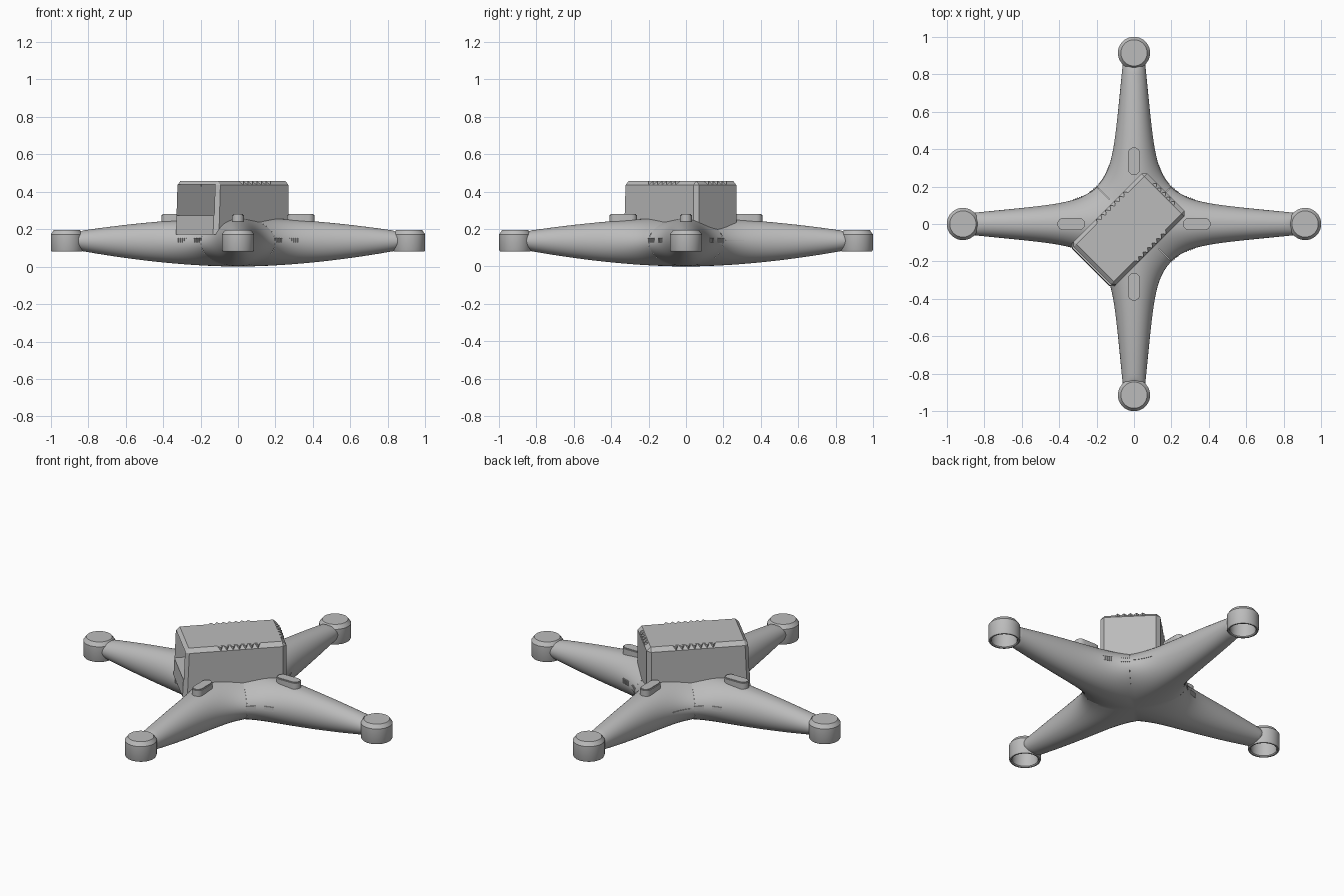
import bpy, bmesh, math
from mathutils import Matrix, Vector

if "Cube" in bpy.data.objects:
    bpy.data.objects.remove(bpy.data.objects["Cube"])

grey = bpy.data.materials.new("light_grey")
grey.use_nodes = True
grey.diffuse_color = (0.5, 0.5, 0.5, 1)
grey.node_tree.nodes["Principled BSDF"].inputs["Base Color"].default_value = (0.5, 0.5, 0.5, 1)


def finish(bm, name, smooth=True, angle=35):
    bmesh.ops.recalc_face_normals(bm, faces=bm.faces)
    mesh = bpy.data.meshes.new(name)
    bm.to_mesh(mesh)
    bm.free()
    mesh.materials.append(grey)
    obj = bpy.data.objects.new(name, mesh)
    bpy.context.collection.objects.link(obj)
    if smooth:
        bpy.ops.object.select_all(action='DESELECT')
        obj.select_set(True)
        bpy.context.view_layer.objects.active = obj
        bpy.ops.object.shade_smooth_by_angle(angle=math.radians(angle))
    return obj


def box(bm, lo, hi, matrix=Matrix()):
    lo, hi = Vector(lo), Vector(hi)
    place = matrix @ Matrix.Translation((lo + hi) / 2) @ Matrix.Diagonal((*(hi - lo), 1))
    return bmesh.ops.create_cube(bm, size=1, matrix=place)["verts"]


def prism(bm, points, z0, z1, matrix=Matrix()):
    face = bm.faces.new([bm.verts.new((x, y, z0)) for x, y in points])
    top = bmesh.ops.extrude_face_region(bm, geom=[face])["geom"]
    verts = [v for v in top if isinstance(v, bmesh.types.BMVert)]
    bmesh.ops.translate(bm, verts=verts, vec=(0, 0, z1 - z0))
    bmesh.ops.transform(bm, matrix=matrix, verts=verts + list(face.verts))
    return verts


def turn(degrees):
    return Matrix.Rotation(math.radians(degrees), 4, 'Z')


# Four-armed shell: half elliptical ribs spanning from each arm axis to the outline
POD = 0.913


def half_width(x):
    return 0.143 - 0.097 * x + 0.076 * math.exp((0.2 - x) / 0.084)


def shell_top(x):
    return 0.26 - 0.095 * x ** 1.8


def shell_bottom(x):
    return 0.115 * x ** 1.8


def rib(t, count=24):
    axis = 0.875 * t
    edge = 0.2 + 0.675 * t ** 1.15
    mid = (shell_top(axis) + shell_bottom(axis)) / 2
    half = (shell_top(axis) - shell_bottom(axis)) / 2
    points = []
    for i in range(count + 1):
        a = math.pi * (i / count - 0.5)
        x = axis + (edge - axis) * math.cos(a)
        y = half_width(edge) * math.cos(a)
        # the arm ends inside the wall of the motor pod
        x = min(x, POD - math.sqrt(max(0.078 ** 2 - y * y, 0)))
        points.append(Vector((x, y, mid + half * math.sin(a))))
    return points


bm = bmesh.new()
rows = 36
for quadrant in range(4):
    spin = turn(90 * quadrant)
    for swap in (False, True):
        grid = []
        for r in range(rows + 1):
            pts = rib(r / rows)
            if swap:
                pts = [Vector((p.y, p.x, p.z)) for p in pts]
            grid.append([bm.verts.new(spin @ p) for p in pts])
        for a, b in zip(grid, grid[1:]):
            for i in range(len(a) - 1):
                bm.faces.new((a[i], a[i + 1], b[i + 1], b[i]))
bmesh.ops.remove_doubles(bm, verts=bm.verts, dist=0.0004)
finish(bm, "four_arm_shell", angle=50)

# Motor pods: cups with a chamfered top, open underneath
cup = [(0, 0.165), (0.07, 0.165), (0.07, 0.085), (0.075, 0.08), (0.082, 0.08),
       (0.086, 0.088), (0.086, 0.172), (0.07, 0.194), (0, 0.194)]
for k, side in enumerate(("left", "back", "right", "front")):
    bm = bmesh.new()
    verts = [bm.verts.new((r, 0, z)) for r, z in cup]
    edges = [bm.edges.new(pair) for pair in zip(verts, verts[1:])]
    bmesh.ops.spin(bm, geom=verts + edges, axis=(0, 0, 1), cent=(0, 0, 0),
                   angle=2 * math.pi, steps=40)
    bmesh.ops.remove_doubles(bm, verts=bm.verts, dist=0.0001)
    bmesh.ops.transform(bm, matrix=turn(90 * k) @ Matrix.Translation((POD, 0, 0)), verts=bm.verts)
    finish(bm, side + "_motor_pod")

    # Rounded pad on top of the arm
    bm = bmesh.new()
    outline = []
    for i in range(20):
        a = math.pi * (i // 10 + (i % 10) / 9 - 0.5)
        outline.append((0.335 + (0.042 if i < 10 else -0.042) + 0.032 * math.cos(a),
                        0.032 * math.sin(a)))
    top = prism(bm, outline, 0.21, 0.28, turn(90 * k))
    rim = [e for e in bm.edges if all(v in top for v in e.verts)]
    bmesh.ops.bevel(bm, geom=rim, offset=0.005, segments=2, affect='EDGES')
    finish(bm, side + "_arm_pad")

# Camera housing: chamfered box set diagonally, window toward its local -x end
DIAGONAL = turn(45)
BACK, FRONT, SIDE, TOP = 0.24, -0.328, 0.162, 0.457
bm = bmesh.new()
box(bm, (FRONT, -SIDE, 0.17), (BACK, SIDE, TOP))
for v in bm.verts:
    if v.co.x < 0 and v.co.z > 0.3:
        v.co.x += 0.012
edges = [e for e in bm.edges if max(v.co.z for v in e.verts) > 0.3]
bmesh.ops.bevel(bm, geom=edges, offset=0.022, segments=1, affect='EDGES')
bmesh.ops.transform(bm, matrix=DIAGONAL, verts=bm.verts)
housing = finish(bm, "camera_housing", smooth=False)

bm = bmesh.new()
box(bm, (FRONT - 0.1, -0.142, 0.272), (BACK - 0.03, 0.142, 0.438), DIAGONAL)
cutter = finish(bm, "window_cutter", smooth=False)
cutter.hide_render = True
cutter.hide_viewport = True
cutter.display_type = 'WIRE'
cut = housing.modifiers.new("window", 'BOOLEAN')
cut.operation = 'DIFFERENCE'
cut.solver = 'EXACT'
cut.object = cutter

# Rows of triangular teeth along the housing's top chamfer
bm = bmesh.new()
PITCH = 0.034


def teeth(count, matrix):
    for i in range(count):
        y = (i - (count - 1) / 2) * PITCH
        prism(bm, [(-0.024, y - PITCH / 2), (0, y), (-0.024, y + PITCH / 2)],
              TOP - 0.03, TOP - 0.001, matrix)


teeth(5, DIAGONAL @ Matrix.Translation((BACK, 0, 0)))
for sign in (1, -1):
    teeth(7, DIAGONAL @ Matrix.Translation((-0.02, sign * SIDE, 0)) @ turn(90 * sign))
finish(bm, "housing_teeth", smooth=False)

# Slatted vents in the hollows between the arms, and a seam on the back ones
for sx, side in ((1, "left"), (-1, "right")):
    for sy, end in ((1, "back"), (-1, "front")):
        bm = bmesh.new()
        mirror = Matrix.Diagonal((sx, sy, 1, 1))
        for x in (0.215, 0.3):
            slope = (half_width(x + 0.01) - half_width(x - 0.01)) / 0.02
            place = mirror @ Matrix.Translation((x, half_width(x), 0.14)) @ \
                Matrix.Rotation(math.atan(slope), 4, 'Z')
            for i in range(5):
                u = (i - 2) * 0.011
                box(bm, (u - 0.003, -0.012, -0.013), (u + 0.003, 0.004, 0.013), place)
        if end == "back":
            for i in range(6):
                y = 0.22 + 0.016 * i
                slope = (half_width(y + 0.01) - half_width(y - 0.01)) / 0.02
                place = mirror @ Matrix.Translation((half_width(y), y, 0.14)) @ \
                    Matrix.Rotation(-math.atan(slope), 4, 'Z')
                box(bm, (-0.008, -0.011, -0.002), (0.002, 0.011, 0.002), place)
        finish(bm, f"{end}_{side}_vents", smooth=False)
